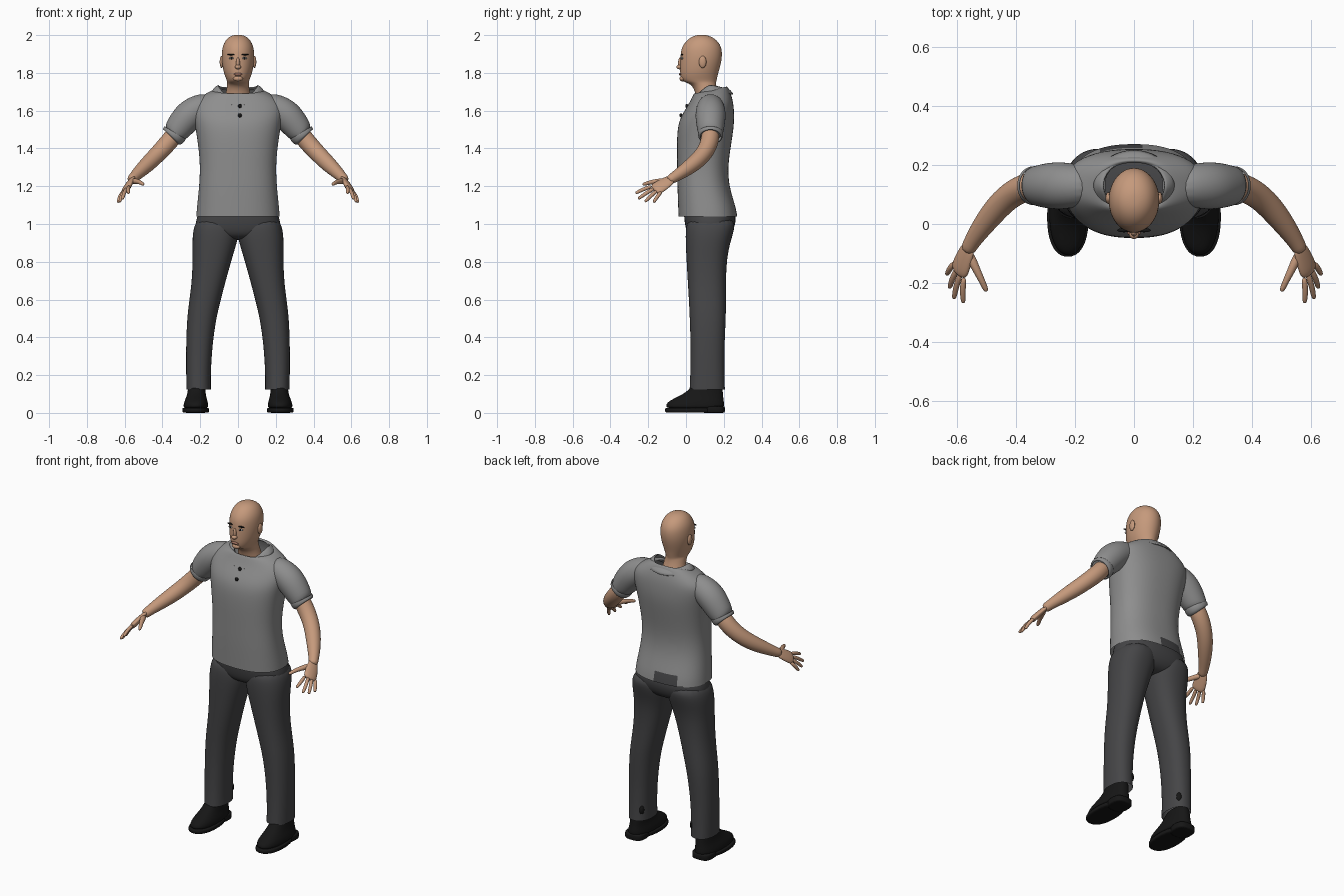
import bpy, bmesh, math
from mathutils import Vector

if "Cube" in bpy.data.objects:
    bpy.data.objects.remove(bpy.data.objects["Cube"])


def material(name, *rgb):
    m = bpy.data.materials.new(name)
    m.use_nodes = True
    m.diffuse_color = (*rgb, 1)
    b = m.node_tree.nodes["Principled BSDF"]
    b.inputs["Base Color"].default_value = (*rgb, 1)
    b.inputs["Roughness"].default_value = 0.8
    return m


SKIN = material("skin", 0.56, 0.32, 0.20)
LIPS = material("lips", 0.36, 0.17, 0.12)
SHIRT = material("shirt_grey", 0.27, 0.27, 0.27)
PANTS = material("charcoal", 0.06, 0.06, 0.063)
BLACK = material("black", 0.008, 0.008, 0.008)
WHITE = material("eye_white", 0.6, 0.58, 0.55)


def finish(name, bm, mat, mirror=False, subdiv=2):
    bmesh.ops.recalc_face_normals(bm, faces=bm.faces)
    me = bpy.data.meshes.new(name)
    bm.to_mesh(me)
    bm.free()
    me.materials.append(mat)
    for p in me.polygons:
        p.use_smooth = True
    ob = bpy.data.objects.new(name, me)
    bpy.context.collection.objects.link(ob)
    if mirror:
        ob.modifiers.new("mirror", "MIRROR").use_mirror_merge = False
    if subdiv:
        s = ob.modifiers.new("smooth", "SUBSURF")
        s.levels = s.render_levels = subdiv
    return ob


def skin_rings(name, rings, mat, caps=(True, True), **kw):
    """Join equal-length rings of points into a tube."""
    bm = bmesh.new()
    vs = [[bm.verts.new(p) for p in r] for r in rings]
    n = len(vs[0])
    for a, b in zip(vs, vs[1:]):
        for i in range(n):
            j = (i + 1) % n
            bm.faces.new((a[i], a[j], b[j], b[i]))
    for use, ring in zip(caps, (vs[0], vs[-1])):
        if use:
            bm.faces.new(ring)
    return finish(name, bm, mat, **kw)


def curve_pow(v, p):
    return math.copysign(abs(v) ** (2 / p), v)


def stack(name, rows, mat, n=20, p=2.0, **kw):
    """Horizontal sections: z, x low, x high, y front, y back, optional tilt."""
    rings = []
    for z, x0, x1, y0, y1, *tilt in rows:
        k = tilt[0] if tilt else 0
        ring = []
        for i in range(n):
            a = math.tau * (i + 0.5) / n
            dy = curve_pow(math.sin(a), p) * (y1 - y0) / 2
            dx = curve_pow(math.cos(a), p) * (x1 - x0) / 2
            ring.append(((x0 + x1) / 2 + dx, (y0 + y1) / 2 + dy, z + k * dy))
        rings.append(ring)
    return skin_rings(name, rings, mat, **kw)


def body(rows):
    return [(z, -w, w, f, b, *t) for z, w, f, b, *t in rows]


def limb(name, pts, mat, flat=1.0, ref=(0, 1, 0.2), n=12, **kw):
    """Round sections along a path: x, y, z, radius."""
    P = [Vector(q[:3]) for q in pts]
    rings = []
    for i, c in enumerate(P):
        t = (P[min(i + 1, len(P) - 1)] - P[max(i - 1, 0)]).normalized()
        u = t.cross(Vector(ref)).normalized()
        v = u.cross(t)
        r = pts[i][3]
        rings.append([c + u * r * math.cos(math.tau * k / n)
                      + v * r * flat * math.sin(math.tau * k / n) for k in range(n)])
    return skin_rings(name, rings, mat, mirror=True, **kw)


def blob(name, loc, size, mat, mirror=False):
    bm = bmesh.new()
    bmesh.ops.create_uvsphere(bm, u_segments=16, v_segments=10, radius=1)
    bmesh.ops.scale(bm, vec=size, verts=bm.verts)
    bmesh.ops.translate(bm, vec=loc, verts=bm.verts)
    return finish(name, bm, mat, mirror, 0)


# Head and neck
stack("head", body([
    (1.62, .085, .06, .19), (1.68, .068, .052, .175), (1.72, .06, .04, .163),
    (1.742, .058, .02, .16), (1.752, .058, -.012, .161), (1.768, .063, -.028, .165),
    (1.80, .076, -.033, .172), (1.84, .084, -.033, .184), (1.88, .088, -.031, .192),
    (1.92, .086, -.028, .192), (1.95, .079, -.015, .182), (1.977, .063, .008, .160),
    (1.994, .042, .035, .130), (2.002, .015, .065, .100)]), SKIN)
blob("nose_bridge", (0, -.030, 1.852), (.010, .012, .030), SKIN)
blob("nose_tip", (0, -.035, 1.831), (.017, .016, .012), SKIN)
blob("chin", (0, -.018, 1.770), (.026, .016, .015), SKIN)
blob("lips", (0, -.031, 1.793), (.024, .007, .007), LIPS)
blob("ear", (.087, .088, 1.858), (.010, .020, .032), SKIN, True)
blob("eyebrow", (.036, -.021, 1.897), (.021, .007, .004), BLACK, True)
blob("eye", (.034, -.021, 1.878), (.015, .006, .006), WHITE, True)
blob("iris", (.034, -.025, 1.878), (.006, .004, .006), BLACK, True)

# Shirt body, with the trousers showing at the back of the hem
shirt = stack("shirt", body([
    (1.04, .222, -.040, .272), (1.09, .218, -.042, .264), (1.20, .206, -.046, .228),
    (1.30, .201, -.047, .222), (1.40, .209, -.049, .236), (1.50, .224, -.047, .252),
    (1.56, .236, -.032, .256), (1.61, .242, -.002, .254), (1.65, .228, .022, .249),
    (1.69, .175, .040, .238), (1.715, .118, .045, .218, .25), (1.70, .098, .052, .208, .25)]),
    SHIRT, n=32, p=2.4, caps=(False, False))
shirt.data.materials.append(PANTS)
for f in shirt.data.polygons:
    c = f.center
    if c.z < 1.09 and c.y > .2 and abs(c.x + .03) < .07:
        f.material_index = 1

# Sleeves and their cuffs
limb("sleeve", [(.13, .13, 1.64, .060), (.20, .13, 1.617, .076), (.26, .13, 1.578, .084),
                (.31, .13, 1.515, .075), (.347, .13, 1.463, .064), (.340, .13, 1.472, .050)],
     SHIRT, n=16, caps=(True, False))
limb("sleeve_cuff", [(.332, .13, 1.484, .064), (.333, .13, 1.482, .069),
                     (.349, .13, 1.461, .067), (.351, .13, 1.459, .056)],
     SHIRT, n=16, caps=(False, False))

# Folded collar, open at the front
bm = bmesh.new()
grid = []
for i in range(29):
    a = math.radians(-168 + 12 * i)
    s, c = math.sin(a), math.cos(a)
    front = max(-c, 0)
    top = Vector((.106 * s, .13 + .088 * c, 1.738 - .02 * max(c, 0) - .075 * front ** 1.5))
    low = Vector((.140 * s, .128 + .124 * c, 1.708 - .02 * max(c, 0) - .085 * front))
    mid = (top + low) / 2 + Vector((0, 0, .008))
    grid.append([bm.verts.new(q) for q in (top, mid, low)])
for g, h in zip(grid, grid[1:]):
    for k in range(2):
        bm.faces.new((g[k], h[k], h[k + 1], g[k + 1]))
collar = finish("collar", bm, SHIRT, subdiv=1)
collar.modifiers.new("thickness", "SOLIDIFY").thickness = .006

# Placket buttons
for z, y in ((1.625, .004), (1.575, -.027)):
    blob("button", (.01, y, z), (.010, .008, .011), BLACK)

# Arms and hands
limb("arm", [(.30, .13, 1.52, .048), (.36, .13, 1.44, .051), (.42, .10, 1.376, .047),
             (.47, .05, 1.325, .045), (.52, -.015, 1.278, .037), (.553, -.065, 1.246, .028),
             (.568, -.095, 1.228, .027)], SKIN)
PALM = (.78, -.12, .64)
limb("palm", [(.556, -.070, 1.243, .027), (.570, -.100, 1.223, .036),
              (.586, -.140, 1.197, .043), (.597, -.172, 1.176, .040)],
     SKIN, flat=.42, ref=PALM)
across = Vector((.47, .77, -.43))
knuckle = Vector((.592, -.155, 1.186))
tips = ((.580, -.268, 1.163), (.612, -.254, 1.133), (.627, -.218, 1.117), (.636, -.172, 1.114))
for i, (label, tip) in enumerate(zip(("index", "middle", "ring", "little"), tips)):
    base, tip = knuckle + across * (-.032 + .0215 * i), Vector(tip)
    bend = base.lerp(tip, .5) + Vector((.004, 0, .004))
    limb(label + "_finger", [(*base, .011), (*bend, .011), (*base.lerp(tip, .9), .0095),
                             (*tip, .006)], SKIN, n=8, ref=PALM)
limb("thumb", [(.562, -.095, 1.228, .018), (.540, -.145, 1.226, .016),
               (.520, -.185, 1.222, .012), (.505, -.218, 1.212, .011),
               (.500, -.230, 1.209, .006)], SKIN, n=8, ref=PALM)

# Trousers
stack("trouser_seat", body([
    (.915, .10, .05, .19), (.94, .19, .01, .235), (.98, .232, -.004, .258),
    (1.03, .222, -.012, .268), (1.08, .205, -.012, .252), (1.12, .19, 0, .22)]),
    PANTS, p=2.4)
stack("trouser_leg", [
    (.125, .143, .274, .018, .207), (.20, .144, .275, .022, .204),
    (.35, .136, .276, .024, .204), (.50, .115, .271, .019, .212),
    (.60, .090, .258, .014, .213), (.70, .064, .245, .008, .212),
    (.82, .030, .241, .001, .218), (.90, .005, .243, -.003, .235),
    (.97, -.01, .240, -.004, .258), (1.04, .02, .215, .01, .262)],
    PANTS, p=2.3, mirror=True, caps=(False, True))

# Shoes with soles and heels, and the shoe tops breaking through the calves
stack("shoe", [
    (.018, .160, .288, -.105, .200), (.04, .156, .290, -.110, .204),
    (.062, .160, .284, -.095, .202), (.085, .168, .274, -.045, .198),
    (.115, .172, .266, .010, .196), (.16, .172, .262, .040, .190)], BLACK, p=2.3, mirror=True)
stack("sole", [(z, .153, .296, -.113, .16) for z in (.002, .004, .024, .026)],
      BLACK, p=2.3, mirror=True, subdiv=1)
stack("heel", [(z, .165, .285, .085, .206) for z in (0, .002, .034, .036)],
      BLACK, p=3, mirror=True, subdiv=1)
blob("calf_spot", (.172, .180, .19), (.016, .016, .030), BLACK, True)
